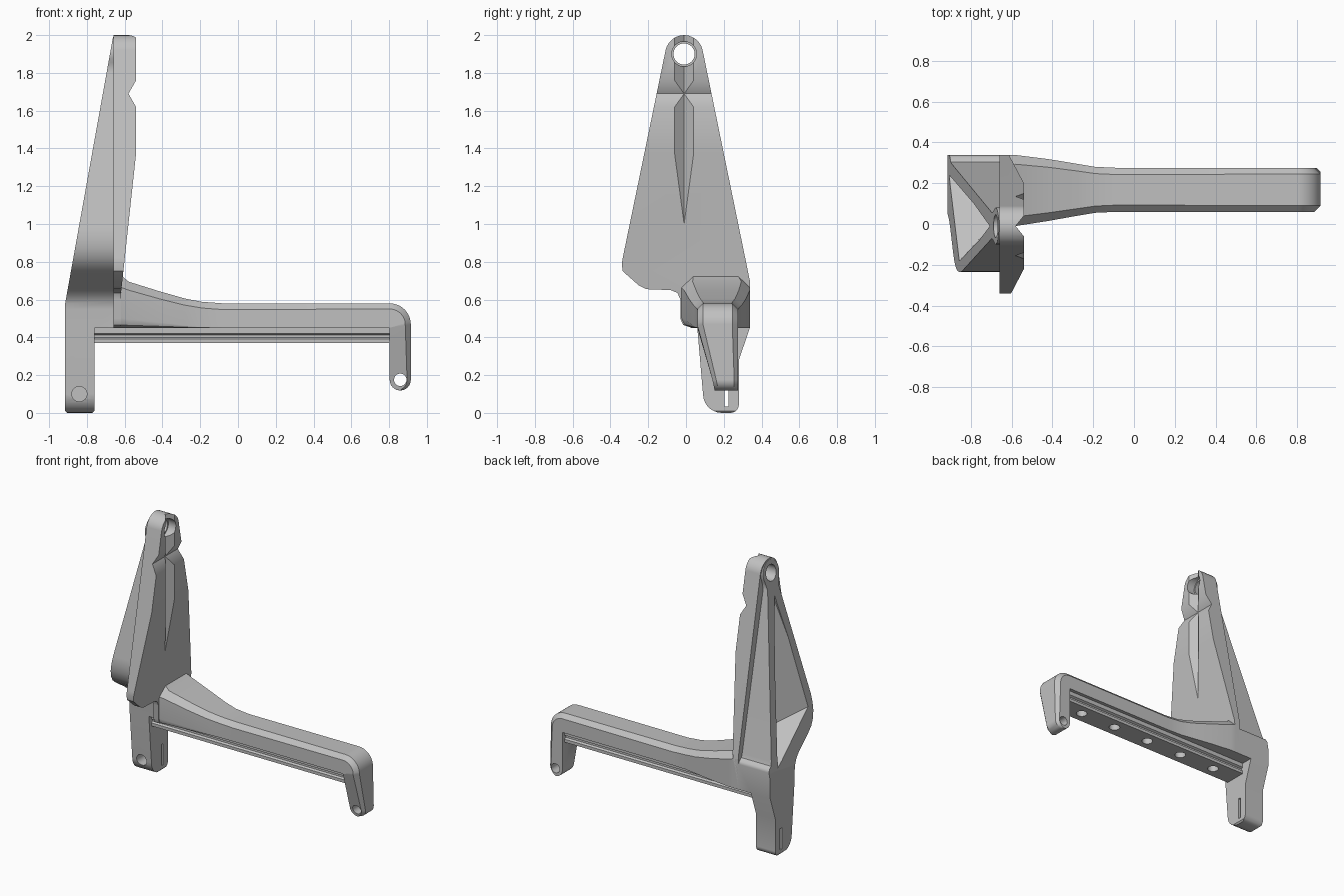
import bpy, bmesh
from math import sin, cos, radians
from mathutils import Vector

if "Cube" in bpy.data.objects:
    bpy.data.objects.remove(bpy.data.objects["Cube"])

grey = bpy.data.materials.new("plain_grey")
grey.use_nodes = True
COLOUR = (0.53, 0.53, 0.53, 1)
grey.diffuse_color = COLOUR
grey.node_tree.nodes["Principled BSDF"].inputs["Base Color"].default_value = COLOUR


def make_object(name, bm):
    bmesh.ops.recalc_face_normals(bm, faces=bm.faces)
    mesh = bpy.data.meshes.new(name)
    bm.to_mesh(mesh)
    bm.free()
    mesh.materials.append(grey)
    obj = bpy.data.objects.new(name, mesh)
    bpy.context.collection.objects.link(obj)
    return obj


def loft(name, rings):
    """Skin a list of equal point rings and cap both ends."""
    bm = bmesh.new()
    rows = [[bm.verts.new(p) for p in ring] for ring in rings]
    n = len(rows[0])
    for a, b in zip(rows, rows[1:]):
        for i in range(n):
            j = (i + 1) % n
            bm.faces.new((a[i], a[j], b[j], b[i]))
    bm.faces.new(rows[0])
    bm.faces.new(rows[-1])
    return make_object(name, bm)


def prism(name, pts, axis, lo, hi):
    """Extrude a flat outline along the x, y or z axis."""
    place = {"x": lambda u, v, t: (t, u, v),
             "y": lambda u, v, t: (u, t, v),
             "z": lambda u, v, t: (u, v, t)}[axis]
    return loft(name, [[place(u, v, t) for u, v in pts] for t in (lo, hi)])


def arc(cu, cv, r, start, end, steps):
    angles = [radians(start + (end - start) * i / steps) for i in range(steps + 1)]
    return [(cu + r * cos(a), cv + r * sin(a)) for a in angles]


def rod(cu, cv, r, axis, lo, hi):
    return prism("cutter", arc(cu, cv, r, 0, 348.75, 31), axis, lo, hi)


def box_outline(u0, u1, v0, v1):
    return [(u0, v0), (u1, v0), (u1, v1), (u0, v1)]


def hull(name, pts):
    bm = bmesh.new()
    for p in pts:
        bm.verts.new(p)
    bmesh.ops.convex_hull(bm, input=bm.verts)
    return make_object(name, bm)


def activate(obj):
    bpy.ops.object.select_all(action="DESELECT")
    bpy.context.view_layer.objects.active = obj
    obj.select_set(True)


def combine(obj, tool, operation="DIFFERENCE"):
    mod = obj.modifiers.new("cut", "BOOLEAN")
    mod.operation, mod.solver, mod.object = operation, "EXACT", tool
    activate(obj)
    bpy.ops.object.modifier_apply(modifier=mod.name)
    bpy.data.objects.remove(tool)


def finish(obj):
    activate(obj)
    bpy.ops.object.shade_smooth_by_angle(angle=radians(32))
    # Keep the large flat faces evenly shaded
    mod = obj.modifiers.new("even_shading", "WEIGHTED_NORMAL")
    mod.keep_sharp = True


EYE_Y, EYE_Z = -0.01, 1.9

# Upright plate: tapered outline crossed with a notched side profile
outline = arc(EYE_Y, EYE_Z, 0.1, 12, 168, 12) + [
    (-0.335, 0.82), (-0.34, 0.79), (-0.335, 0.75), (-0.25, 0.675), (-0.21, 0.655),
    (-0.08, 0.65), (-0.045, 0.635), (-0.03, 0.6), (-0.03, 0.5), (-0.015, 0.465),
    (0.03, 0.45), (0.338, 0.45), (0.338, 0.7)]
plate = prism("upright_plate", outline, "x", -0.66, -0.5)
side = [(-0.7, 0.4), (-0.62, 0.4), (-0.62, 0.63), (-0.54, 1.37), (-0.54, 1.62),
        (-0.58, 1.69), (-0.54, 1.76), (-0.54, 2.1), (-0.7, 2.1)]
combine(plate, prism("cutter", side, "y", -1, 1), "INTERSECT")
# Vertical V groove and top eye with a shallow counterbore
groove = [(-0.58, EYE_Y), (-0.52, EYE_Y + 0.075), (-0.52, EYE_Y - 0.075)]
combine(plate, prism("cutter", groove, "z", 0.9, 2.2))
combine(plate, rod(EYE_Y, EYE_Z, 0.056, "x", -1, 0))
combine(plate, rod(EYE_Y, EYE_Z, 0.066, "x", -0.6, 0))
finish(plate)

# Rear buttress: eye boss, narrow neck, spreading body and lower leg
outline = arc(EYE_Y, EYE_Z, 0.09, -30, 210, 16) + [
    (-0.07, 1.8), (-0.232, 0.98), (-0.236, 0.92), (-0.232, 0.87), (-0.217, 0.82),
    (-0.185, 0.775), (-0.14, 0.74), (-0.01, 0.655), (0.025, 0.625), (0.048, 0.59),
    (0.057, 0.55), (0.06, 0.45), (0.09, 0.1)]
outline += arc(0.19, 0.1, 0.1, 195, 270, 6) + arc(0.235, 0.045, 0.045, 270, 360, 5)
outline += [(0.28, 0.28), (0.338, 0.45), (0.338, 0.635), (0.328, 0.655),
            (0.305, 0.67), (0.295, 0.7), (0.055, 1.8)]
buttress = prism("rear_buttress", outline, "x", -1, -0.6)
side = [(-0.655, 2.0), (-0.66, 2.0), (-0.915, 0.58), (-0.915, 0.01), (-0.905, 0),
        (-0.77, 0), (-0.76, 0.01), (-0.76, 0.45), (-0.655, 0.45)]
combine(buttress, prism("cutter", side, "y", -1, 1), "INTERSECT")
combine(buttress, rod(EYE_Y, EYE_Z, 0.056, "x", -1, 0))
# Wedge pocket in the back, its two walls meeting at an inner edge
inner_low, inner_high = Vector((-0.69, 0, 0.8)), Vector((-0.69, -0.01, 1.74))
rim = [Vector((-0.91, 0.245, 0.63)), Vector((-0.905, 0.19, 0.66)),
       Vector((-0.86, -0.185, 0.91))]
pocket = [inner_low, inner_high, inner_high + Vector((-0.06, 0, 0))]
pocket += [inner_low + (p - inner_low) * 1.12 for p in rim]
combine(buttress, hull("cutter", pocket))
# Blind leg hole and thin slot
combine(buttress, rod(-0.84, 0.1, 0.04, "y", -0.1, 0.18))
combine(buttress, prism("cutter", box_outline(0.205, 0.225, 0.035, 0.19), "x", -1, -0.7))
finish(buttress)

# Arm: chamfered section carried along the top, round the corner and down
stations = [  # outer x, outer z, inner x, inner z, y min, y max, chamfer
    (-0.66, 0.74, -0.66, 0.45, -0.03, 0.338, 0.07),
    (-0.62, 0.73, -0.62, 0.45, -0.025, 0.338, 0.065),
    (-0.58, 0.695, -0.58, 0.45, -0.01, 0.338, 0.045),
    (-0.42, 0.645, -0.42, 0.45, 0.015, 0.318, 0.04),
    (-0.28, 0.605, -0.28, 0.45, 0.04, 0.295, 0.035),
    (-0.19, 0.588, -0.19, 0.45, 0.055, 0.28, 0.033),
    (-0.08, 0.58, -0.08, 0.45, 0.06, 0.275, 0.033)]
for x, z in arc(0.803, 0.468, 0.112, 90, 0, 10):
    stations.append((x, z, 0.803, 0.45, 0.06, 0.275, 0.03))
stations.append((0.915, 0.175, 0.803, 0.175, 0.14, 0.275, 0.02))
for i in range(1, 9):
    a = radians(i * 11)
    dx, z = 0.056 * cos(a), 0.175 - 0.056 * sin(a)
    stations.append((0.859 + dx, z, 0.859 - dx, z, 0.14 + 0.012 * sin(a), 0.275, 0.02))

rings = []
for ox, oz, ix, iz, y0, y1, c in stations:
    outer, inner = Vector((ox, 0, oz)), Vector((ix, 0, iz))
    span = inner - outer
    low = outer + span.normalized() * min(c, span.length * 0.4)
    # The lower front edge is rounded where the root widens
    soft = max(0.001, (0.06 - y0) * 0.65)
    lift = inner - span.normalized() * soft
    mid = inner - span.normalized() * soft * 0.3
    rings.append([p + Vector((0, y, 0)) for p, y in (
        (lift, y0), (mid, y0 + soft * 0.3), (inner, y0 + soft), (inner, y1), (low, y1),
        (outer, y1 - c), (outer, y0 + c), (low, y0))])
arm = loft("arm", rings)
combine(arm, rod(0.859, 0.175, 0.033, "y", -1, 1))
finish(arm)

# Rail under the arm with grooved sides and a row of fixing holes
half = [(0.08, 0.455), (0.08, 0.42), (0.065, 0.412), (0.065, 0.4),
        (0.08, 0.392), (0.08, 0.37)]
MID = 0.17
section = [(MID + w, z) for w, z in half] + [(MID - w, z) for w, z in reversed(half)]
rail = prism("under_rail", section, "x", -0.78, 0.81)
for i in range(5):
    combine(rail, rod(0.61 - 0.293 * i, MID, 0.037, "z", 0.3, 0.43))
finish(rail)
